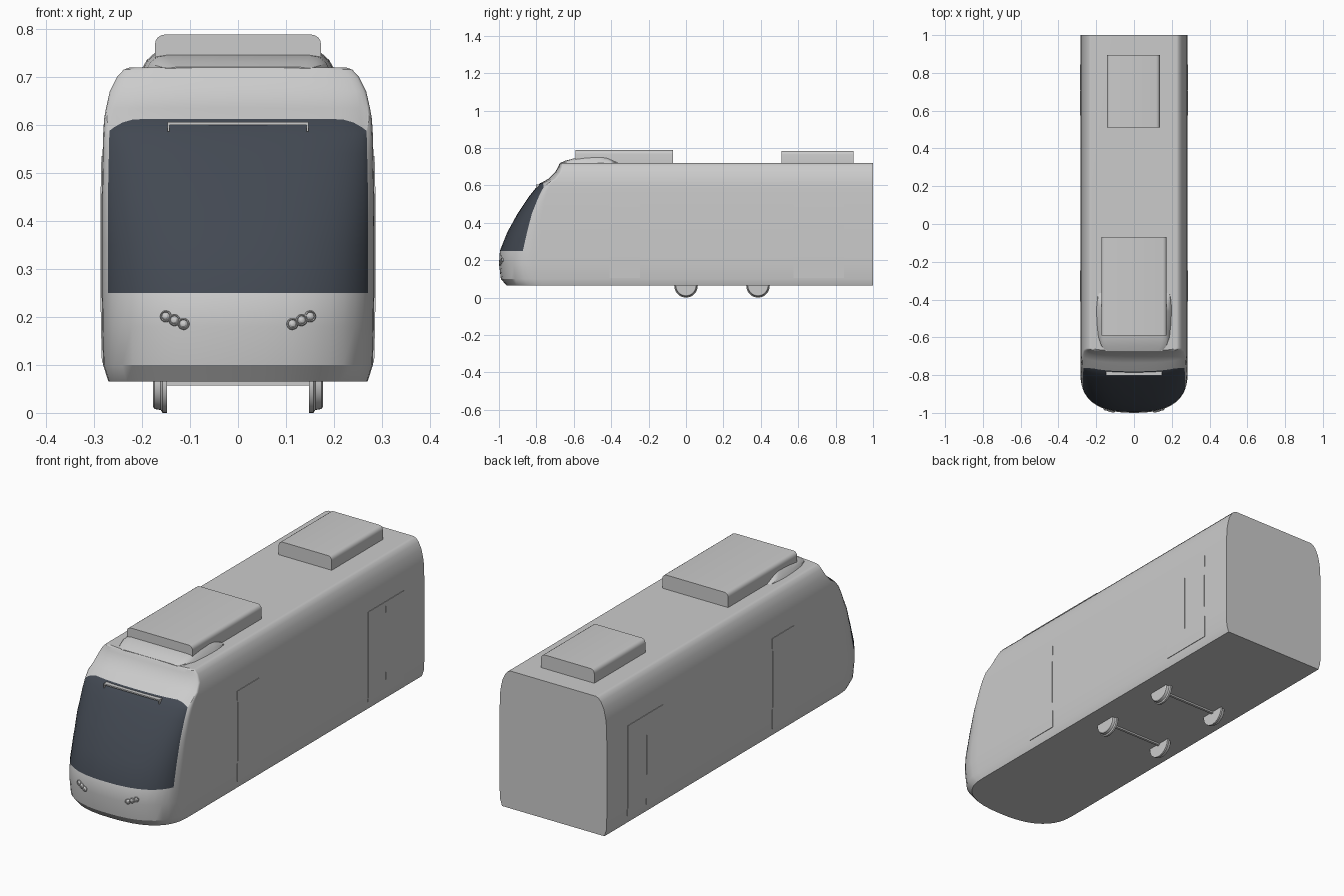
import bpy, bmesh, math
from mathutils import Vector

cube = bpy.data.objects.get("Cube")
if cube:
    bpy.data.objects.remove(cube, do_unlink=True)


def material(name, rgb):
    m = bpy.data.materials.new(name)
    m.use_nodes = True
    m.diffuse_color = (*rgb, 1)
    m.node_tree.nodes["Principled BSDF"].inputs["Base Color"].default_value = (*rgb, 1)
    return m


GREY = material("light grey", (0.6, 0.6, 0.6))
SLATE = material("dark slate glass", (0.055, 0.066, 0.085))


def finish(name, bm, mats=(GREY,), angle=30):
    bmesh.ops.recalc_face_normals(bm, faces=bm.faces)
    me = bpy.data.meshes.new(name)
    bm.to_mesh(me)
    bm.free()
    ob = bpy.data.objects.new(name, me)
    bpy.context.collection.objects.link(ob)
    for m in mats:
        me.materials.append(m)
    bpy.ops.object.select_all(action="DESELECT")
    ob.select_set(True)
    bpy.context.view_layer.objects.active = ob
    bpy.ops.object.shade_smooth_by_angle(angle=math.radians(angle))
    return ob


def loft(rings, name, mats=(GREY,), rule=None):
    """Skin closed rings of points, with a cap at each end."""
    bm = bmesh.new()
    rows = [[bm.verts.new(p) for p in ring] for ring in rings]
    n = len(rows[0])
    for a, b in zip(rows, rows[1:]):
        for i in range(n):
            j = (i + 1) % n
            f = bm.faces.new((a[i], a[j], b[j], b[i]))
            if rule and rule(f):
                f.material_index = 1
    bm.faces.new(rows[0])
    bm.faces.new(rows[-1])
    return finish(name, bm, mats)


def box(name, x0, x1, y0, y1, z0, z1):
    ring = [(x0, y0), (x1, y0), (x1, y1), (x0, y1)]
    return loft([[(x, y, z) for x, y in ring] for z in (z0, z1)], name)


# Body shape by height: z, half width, nose y, depth of the nose rounding
LEVELS = [
    (.065, .270, -.960, .20), (.10, .281, -.990, .21), (.18, .283, -1.0, .21),
    (.25, .284, -.995, .21), (.35, .284, -.955, .18), (.45, .284, -.900, .13),
    (.54, .282, -.840, .09), (.58, .281, -.808, .07), (.612, .279, -.780, .06),
    (.635, .275, -.735, .045), (.67, .267, -.700, .035), (.70, .252, -.683, .025),
    (.715, .238, -.677, .02), (.72, .225, -.672, .02)]
GLASS_LOW, GLASS_TOP, GLASS_U = .25, .612, .954


def level(z):
    for a, b in zip(LEVELS, LEVELS[1:]):
        if z <= b[0]:
            t = (z - a[0]) / (b[0] - a[0])
            return [p + (q - p) * t for p, q in zip(a, b)][1:]
    return LEVELS[-1][1:]


def nose(u, z):
    """Point on the nose: u runs from -1 (right) to 1 (left)."""
    w, y, depth = level(z)
    return Vector((u * w, y + depth * (1 - (1 - abs(u) ** 2.5) ** .4), z))


def body_ring(z):
    half = [0, .2, .4, .55, .68, .78, .86, .92, GLASS_U, .98, .993, 1]
    ring = []
    for u in [-h for h in half[:0:-1]] + half:
        drop = 0
        if z == GLASS_TOP and .75 < abs(u) <= GLASS_U:
            drop = .024 * ((abs(u) - .75) / (GLASS_U - .75)) ** 2
        ring.append(nose(u, z - drop))
    w = level(z)[0]
    return ring + [(w, 1, z), (-w, 1, z)]


def is_glass(f):
    c = f.calc_center_median()
    w = level(c.z)[0]
    return (GLASS_LOW < c.z < GLASS_TOP and c.y < -.5
            and all(abs(v.co.x) < (GLASS_U + .01) * w for v in f.verts))


body = loft([body_ring(l[0]) for l in LEVELS], "body", (GREY, SLATE), is_glass)
weighted = body.modifiers.new("even shading", "WEIGHTED_NORMAL")
weighted.keep_sharp = True


# Roof equipment with rounded long edges
def roof_unit(name, x0, x1, y0, y1, top):
    r = .02
    arc = [(r * (1 - math.cos(a)), r * (math.sin(a) - 1))
           for a in [math.pi / 2 * i / 4 for i in range(5)]]
    section = [(x0, .715)] + [(x0 + dx, top + dz) for dx, dz in arc]
    section += [(x1 - dx, top + dz) for dx, dz in reversed(arc)] + [(x1, .715)]
    loft([[(x, y, z) for x, z in section] for y in (y0, y1)], name)


roof_unit("front_roof_unit", -.173, .173, -.59, -.07, .788)
roof_unit("rear_roof_unit", -.143, .137, .51, .895, .785)

# Streamlined fairing around the front roof unit: y, half width, top height
FAIRING = [(-.672, .15, .721), (-.645, .175, .732), (-.60, .192, .744), (-.53, .2, .752),
           (-.46, .203, .755), (-.42, .201, .747), (-.385, .195, .731), (-.36, .185, .72)]
rings = []
for y, w, top in FAIRING:
    inner = w - (top - .715) * .8
    half = [(w, .712), ((w + inner) / 2 + .003, (top + .715) / 2), (inner, top - .003),
            (inner - .02, top)]
    rings.append([(x, y, z) for x, z in half] + [(-x, y, z) for x, z in reversed(half)])
loft(rings, "roof_fairing")

# Destination display frame above the windscreen
box("display_top_bar", -.147, .147, -.803, -.765, .600, .606)
for side, label in ((1, "left"), (-1, "right")):
    x = side * .145
    box(label + "_display_post", x - .002, x + .002, -.803, -.765, .586, .602)


# Doors: thin plates that follow the side walls
def door(name, side, y0, y1):
    rings = []
    for i in range(9):
        z = .105 + .43 * i / 8
        w = level(z)[0]
        rings.append([(side * (w + d), y, z)
                      for d, y in ((-.003, y0), (.0025, y0), (.0025, y1), (-.003, y1))])
    loft(rings, name)


# Wheel turned from a profile, with the flange on the inner side
def wheel(name, side, y):
    profile = [(.148, .03), (.148, .063), (.157, .063), (.161, .057), (.174, .055),
               (.177, .05), (.177, .03)]
    rings = []
    for x, r in profile:
        rings.append([(side * x, y + r * math.cos(a), .063 + r * math.sin(a))
                      for a in [math.tau * i / 32 for i in range(32)]])
    loft(rings, name)


# Headlamp: glass bulb in a raised ring
def headlamp(name, side, x, z):
    u = side * x / level(z)[0]
    p = nose(u, z)
    normal = (nose(u + .02, z) - p).cross(nose(u, z + .01) - p).normalized()
    turn = normal.to_track_quat("Z", "Y")
    stations = [(.012, -.006), (.012, .003), (.010, .005), (.0085, .003), (.0075, .004),
                (.005, .007), (.002, .008)]
    loft([[p + turn @ Vector((r * math.cos(a), r * math.sin(a), h))
           for a in [math.tau * i / 20 for i in range(20)]] for r, h in stations], name)


AXLES = {"front": 0, "rear": .385}
for side, label in ((1, "left"), (-1, "right")):
    door(label + "_front_door", side, -.41, -.245)
    door(label + "_rear_door_leaf_a", side, .575, .7045)
    door(label + "_rear_door_leaf_b", side, .7055, .845)
    for end, y in AXLES.items():
        wheel(f"{label}_{end}_wheel", side, y)
    for i, (x, z) in enumerate(((.150, .201), (.132, .193), (.113, .185))):
        headlamp(f"{label}_headlamp_{i + 1}", side, x, z)

for end, y in AXLES.items():
    box(end + "_axle", -.15, .15, y - .006, y + .006, .057, .07)
